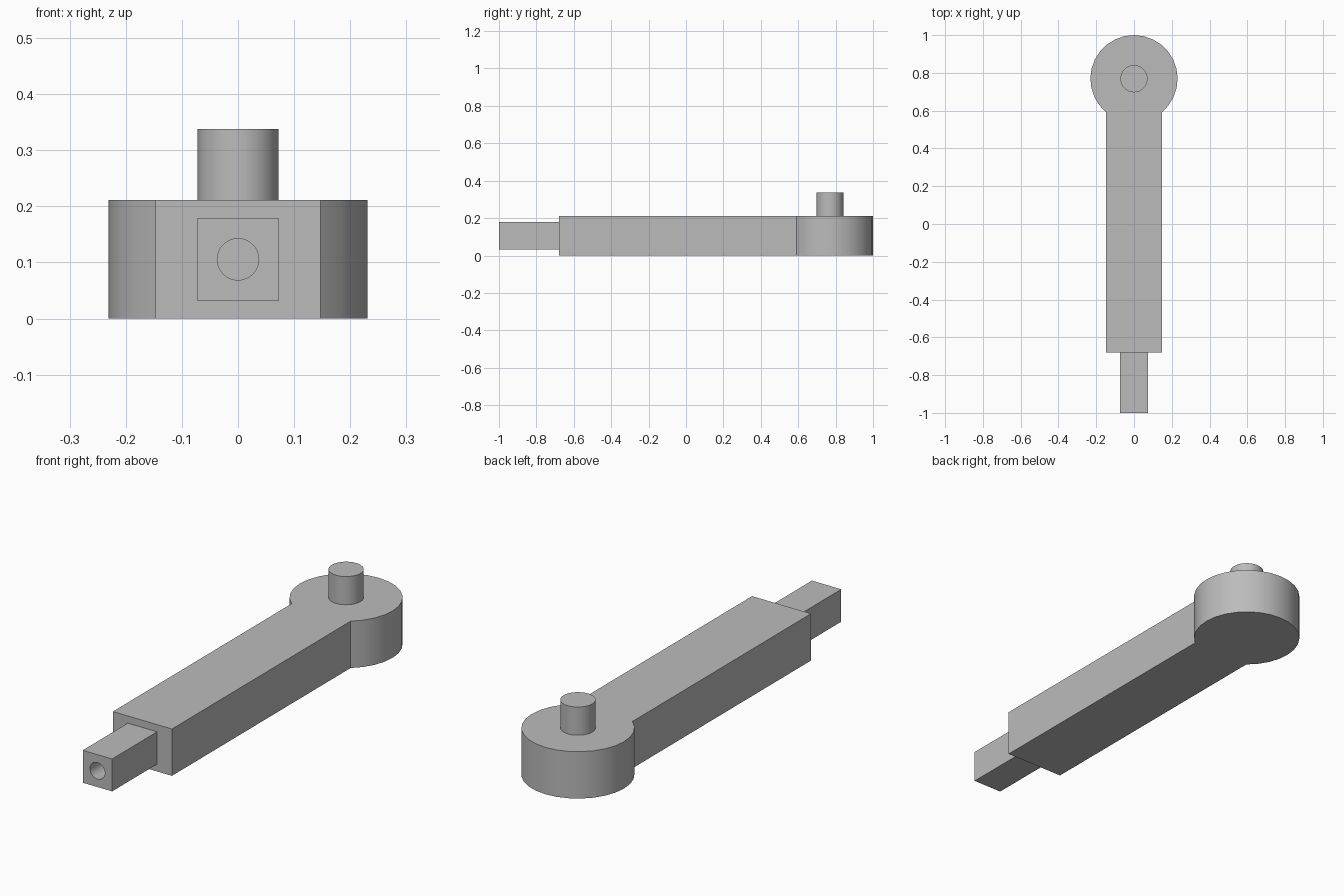
import bpy
import bmesh
from math import asin, cos, sin, pi
from mathutils import Matrix

cube = bpy.data.objects.get("Cube")
if cube:
    bpy.data.objects.remove(cube, do_unlink=True)

# Single grey finish
grey = bpy.data.materials.new("plain grey")
grey.use_nodes = True
COLOUR = (0.5, 0.5, 0.5, 1)
grey.diffuse_color = COLOUR
grey.node_tree.nodes["Principled BSDF"].inputs["Base Color"].default_value = COLOUR

HEAD_Y, HEAD_R = 0.769, 0.231
ARM_HALF, ARM_FRONT, THICK = 0.147, -0.68, 0.211
TENON_HALF, MID_Z = 0.073, THICK / 2


def prism(name, outline, low, high, matrix=Matrix(), smooth=True):
    """Extrude a counter-clockwise outline between two heights."""
    bm = bmesh.new()
    base = bm.faces.new([bm.verts.new((x, y, low)) for x, y in outline])
    top = bmesh.ops.extrude_face_region(bm, geom=[base], use_keep_orig=True)
    moved = [v for v in top["geom"] if isinstance(v, bmesh.types.BMVert)]
    bmesh.ops.translate(bm, verts=moved, vec=(0, 0, high - low))
    bmesh.ops.recalc_face_normals(bm, faces=bm.faces)
    bm.transform(matrix)
    mesh = bpy.data.meshes.new(name)
    bm.to_mesh(mesh)
    bm.free()
    mesh.materials.append(grey)
    obj = bpy.data.objects.new(name, mesh)
    bpy.context.collection.objects.link(obj)
    if smooth:
        bpy.ops.object.select_all(action="DESELECT")
        obj.select_set(True)
        bpy.context.view_layer.objects.active = obj
        bpy.ops.object.shade_smooth_by_angle(angle=pi / 6)
    return obj


def arc(cx, cy, r, start, end, steps):
    return [(cx + r * cos(start + (end - start) * i / steps),
             cy + r * sin(start + (end - start) * i / steps)) for i in range(steps + 1)]


# Arm running into its round head as one solid
neck = asin(ARM_HALF / HEAD_R)
head = arc(0, HEAD_Y, HEAD_R, neck - pi / 2, 1.5 * pi - neck, 22)
prism("arm_with_round_head",
      [(-ARM_HALF, ARM_FRONT), (ARM_HALF, ARM_FRONT)] + head, 0, THICK)

# Upright pin on the head
prism("pin", arc(0, HEAD_Y, 0.072, 0, 2 * pi, 32)[:-1], THICK, 0.338)

# Square tenon at the front end
t = TENON_HALF
tenon = prism("square_tenon", [(-t, -1), (t, -1), (t, ARM_FRONT), (-t, ARM_FRONT)],
              MID_Z - t, MID_Z + t, smooth=False)

# Blind hole bored into the tenon end
along_y = Matrix.Translation((0, 0, MID_Z)) @ Matrix.Rotation(pi / 2, 4, "X")
drill = prism("hole_cutter", arc(0, 0, 0.037, 0, 2 * pi, 32)[:-1], 0.8, 1.05, along_y)
drill.hide_render = True
drill.hide_set(True)
drill.display_type = "WIRE"
bore = tenon.modifiers.new("bore", "BOOLEAN")
bore.operation = "DIFFERENCE"
bore.solver = "EXACT"
bore.object = drill
